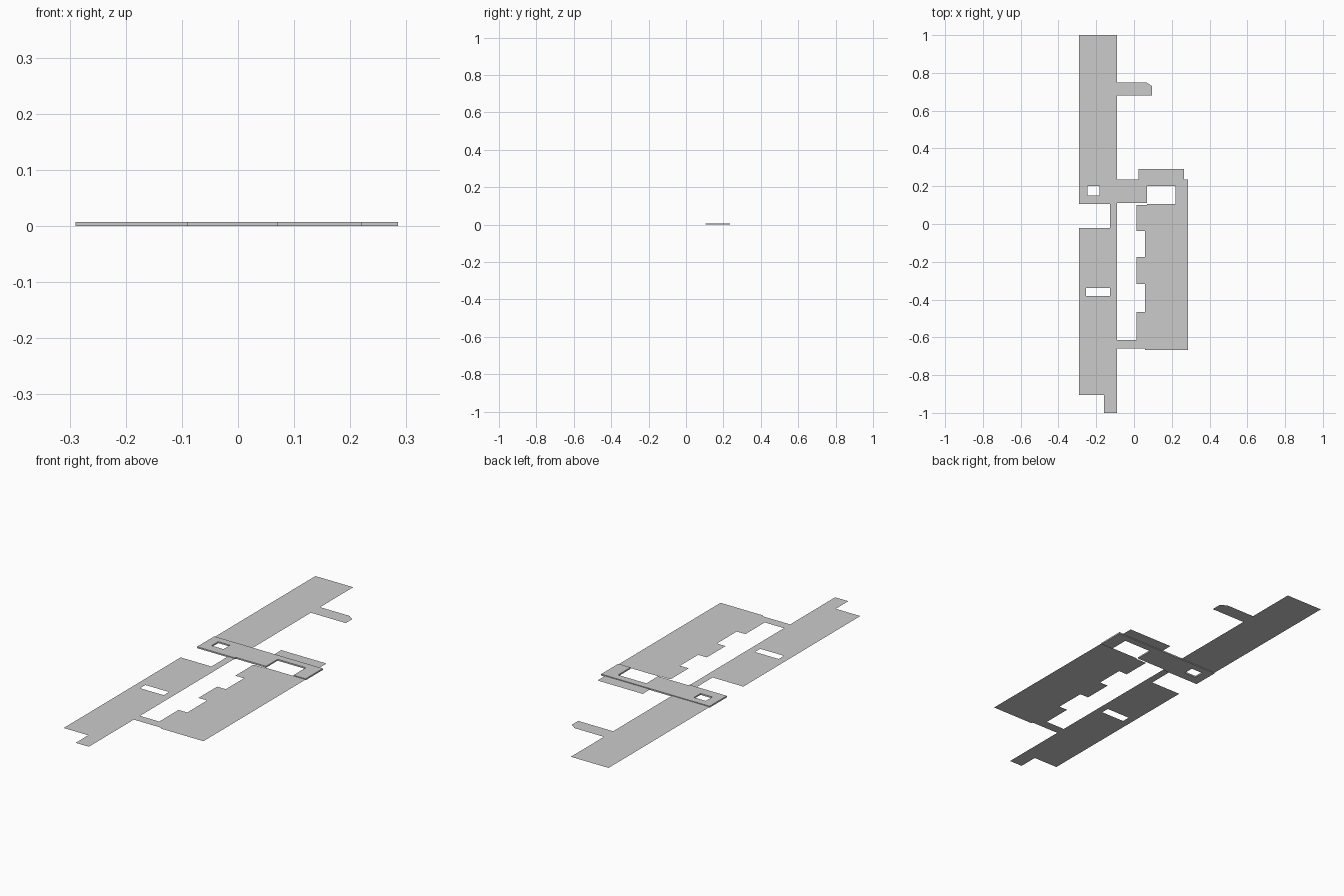
import bpy, bmesh

if "Cube" in bpy.data.objects:
    bpy.data.objects.remove(bpy.data.objects["Cube"])

MID = 0.0035      # height of the thin floor sheets
THICK = 0.007     # thickness of the crossing bar


def rect(x0, x1, y0, y1):
    return [(x0, y0), (x1, y0), (x1, y1), (x0, y1)]


def sheet(name, outline, holes=(), z=MID, thick=0):
    """Flat plate from an outline with holes, optionally thickened upward."""
    bm = bmesh.new()
    edges = []
    for loop in [outline, *holes]:
        vs = [bm.verts.new((x, y, z)) for x, y in loop]
        edges += [bm.edges.new((vs[i - 1], vs[i])) for i in range(len(vs))]
    bmesh.ops.triangle_fill(bm, edges=edges, use_beauty=True, normal=(0, 0, 1))
    for f in bm.faces:
        f.normal_update()
        if f.normal.z < 0:
            f.normal_flip()
    bmesh.ops.dissolve_limit(bm, angle_limit=0.01, verts=[], edges=bm.edges[:])
    me = bpy.data.meshes.new(name)
    bm.to_mesh(me)
    bm.free()
    ob = bpy.data.objects.new(name, me)
    bpy.context.collection.objects.link(ob)
    if thick:
        m = ob.modifiers.new("thickness", 'SOLIDIFY')
        m.thickness = thick
        m.offset = 1
    return ob


# Upper corridor with its chamfered side spur
sheet("upper_corridor", [
    (-0.29, 0.235), (-0.09, 0.235), (-0.09, 0.68), (0.095, 0.68),
    (0.095, 0.73), (0.065, 0.75), (-0.09, 0.75), (-0.09, 1), (-0.29, 1)])

# Crossing bar, slightly thick, with a small window at the left end
sheet("crossing_bar", [
    (-0.29, 0.105), (-0.09, 0.105), (-0.09, 0.112), (0.07, 0.112),
    (0.07, 0.2), (0.22, 0.2), (0.22, 0.105), (0.285, 0.105),
    (0.285, 0.235), (-0.29, 0.235)],
    [rect(-0.245, -0.182, 0.15, 0.2)], z=0, thick=THICK)

# Block behind the bar
sheet("back_block", rect(0.025, 0.265, 0.235, 0.292))

# Right-hand room with stepped inner side and a link to the lower corridor
sheet("side_room", [
    (0.285, 0.105), (0.07, 0.105), (0.07, 0.1), (0.012, 0.1),
    (0.012, -0.038), (0.058, -0.038), (0.058, -0.175), (0.012, -0.175),
    (0.012, -0.317), (0.058, -0.317), (0.058, -0.467), (0.012, -0.467),
    (0.012, -0.613), (-0.09, -0.613), (-0.09, -0.66), (0.058, -0.66),
    (0.058, -0.668), (0.285, -0.668)])

# Lower corridor: neck, window and narrow tail
sheet("lower_corridor", [
    (-0.127, 0.105), (-0.127, -0.02), (-0.29, -0.02), (-0.29, -0.905),
    (-0.16, -0.905), (-0.16, -1), (-0.09, -1), (-0.09, 0.105)],
    [rect(-0.253, -0.127, -0.38, -0.34)])
